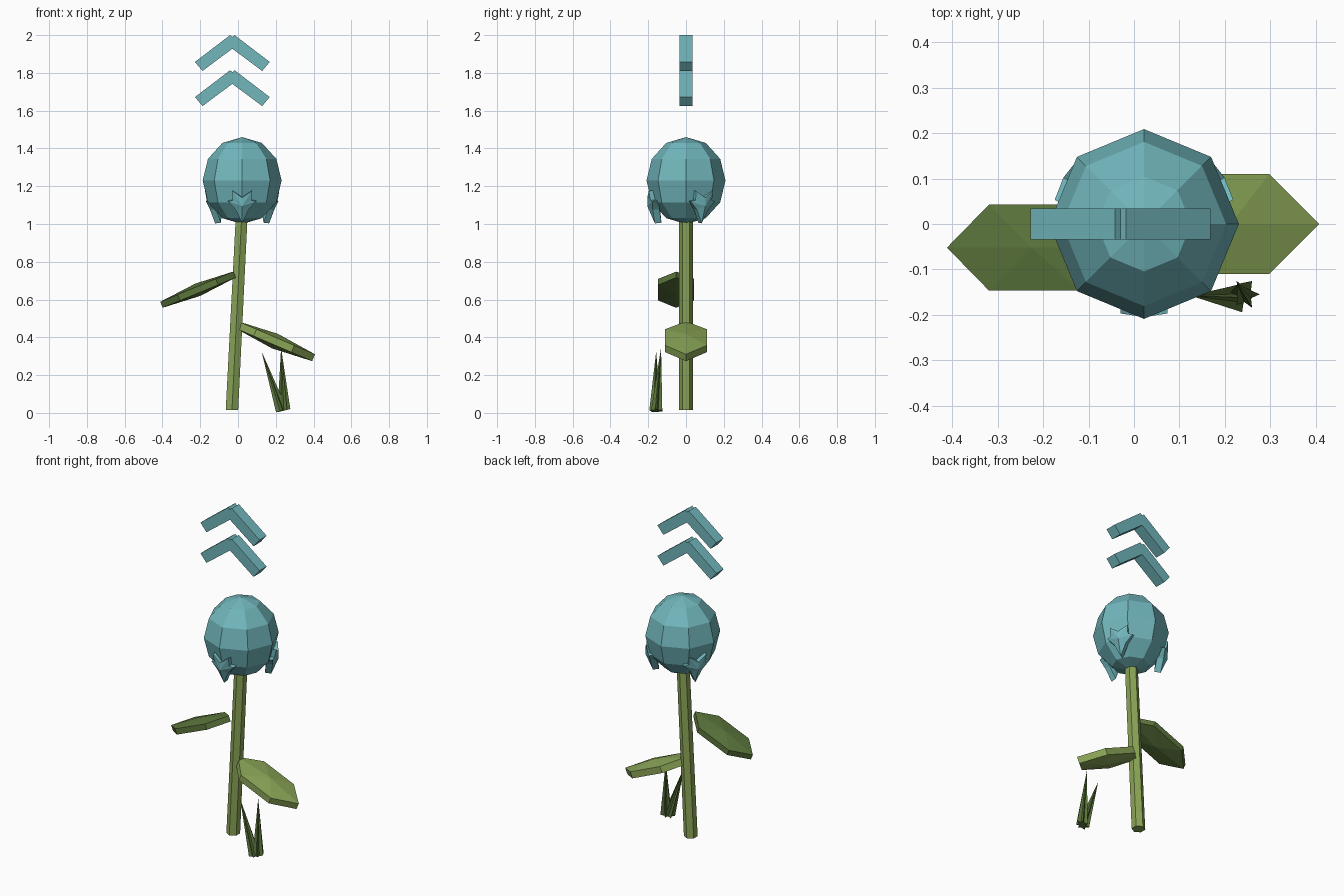
import bpy, bmesh, math
from mathutils import Vector

if "Cube" in bpy.data.objects:
    bpy.data.objects.remove(bpy.data.objects["Cube"])


def material(name, rgb):
    m = bpy.data.materials.new(name)
    m.diffuse_color = (*rgb, 1)
    m.use_nodes = True
    m.node_tree.nodes["Principled BSDF"].inputs["Base Color"].default_value = m.diffuse_color
    return m


TEAL = material("teal", (0.165, 0.47, 0.50))
GREEN = material("leaf green", (0.254, 0.376, 0.095))
DARK = material("dark green", (0.105, 0.18, 0.045))


def build(name, verts, faces, mat):
    bm = bmesh.new()
    vs = [bm.verts.new(v) for v in verts]
    for f in faces:
        bm.faces.new([vs[i] for i in f])
    bmesh.ops.recalc_face_normals(bm, faces=bm.faces)
    me = bpy.data.meshes.new(name)
    bm.to_mesh(me)
    bm.free()
    me.materials.append(mat)
    ob = bpy.data.objects.new(name, me)
    bpy.context.collection.objects.link(ob)
    return ob


def loft(name, a, b, mat, cap_a=None, cap_b=None):
    """Join two outlines; close each end flat or with a fan to a point."""
    n = len(a)
    verts = list(a) + list(b)
    faces = [(i, (i + 1) % n, n + (i + 1) % n, n + i) for i in range(n)]
    for start, point in ((0, cap_a), (n, cap_b)):
        if point is None:
            faces.append(tuple(range(start, start + n)))
        else:
            c = len(verts)
            verts.append(point)
            faces += [(start + i, start + (i + 1) % n, c) for i in range(n)]
    return build(name, verts, faces, mat)


# Leaning six-sided stem
def hexagon(x, z, r):
    return [(x + r * math.sin(k * math.pi / 3), r * math.cos(k * math.pi / 3), z)
            for k in range(6)]


loft("stem", hexagon(-0.032, 0.015, 0.038), hexagon(0.02, 1.05, 0.036), GREEN)

# Faceted flower bud
bpy.ops.mesh.primitive_uv_sphere_add(segments=8, ring_count=6, radius=1,
                                     location=(0.022, 0, 1.23))
bud = bpy.context.object
bud.name = "flower_bud"
bud.scale = (0.209, 0.209, 0.23)
bud.data.materials.append(TEAL)

# Three pointed petals around the underside: (sideways, outward, height)
PETAL = [(0, 0.165, 1.003), (0.034, 0.176, 1.075), (0.075, 0.178, 1.12),
         (0.05, 0.188, 1.125), (0.052, 0.197, 1.175), (0, 0.205, 1.14),
         (-0.052, 0.197, 1.175), (-0.05, 0.188, 1.125), (-0.075, 0.178, 1.12),
         (-0.034, 0.176, 1.075)]
for k in range(3):
    a = math.radians(-90 + 120 * k)
    out = Vector((math.cos(a), math.sin(a), 0))
    side = Vector((-math.sin(a), math.cos(a), 0))

    def place(s, r, z):
        return Vector((0.022, 0, z)) + side * s + out * r

    front = [place(s, r, z) for s, r, z in PETAL]
    back = [place(s, r - 0.035, z + 0.004) for s, r, z in PETAL]
    loft(f"petal_{k + 1}", back, front, TEAL,
         place(0, 0.14, 1.11), place(0, 0.205, 1.095))


# Hexagonal leaves, raised to a point above and below
def leaf(name, start, end, y, half, inner, outer, thick, bulge, mat):
    s, e = Vector((start[0], y, start[1])), Vector((end[0], y, end[1]))
    d = e - s
    up = Vector((-d.z, 0, d.x)).normalized()
    if up.z < 0:
        up = -up
    w = Vector((0, half, 0))
    ring = [s, s + d * inner + w, s + d * outer + w, e,
            s + d * outer - w, s + d * inner - w]
    mid = s + d * 0.5
    loft(name, [p - up * thick for p in ring], ring, mat,
         mid - up * (thick + bulge), mid + up * bulge)


leaf("lower_leaf", (0.0, 0.485), (0.408, 0.31), 0, 0.11, 0.24, 0.73, 0.039, 0.022, GREEN)
leaf("upper_leaf", (-0.025, 0.748), (-0.412, 0.588), -0.052, 0.095, 0.24, 0.76,
     0.034, 0.018, DARK)


# Grass blades: slim star-based spikes
def blade(name, base, tip, r, points):
    ring = []
    for i in range(points * 2):
        a = math.pi * i / points
        rr = r if i % 2 == 0 else r * 0.5
        ring.append((base[0] + rr * math.cos(a), base[1] + rr * math.sin(a),
                     base[2] + 0.25 * rr * math.cos(a)))
    n = len(ring)
    build(name, ring + [tip], [tuple(range(n))] +
          [(i, (i + 1) % n, n) for i in range(n)], DARK)


blade("grass_leaning", (0.228, -0.163, 0.01), (0.125, -0.158, 0.325), 0.033, 5)
blade("grass_upright", (0.243, -0.155, 0.012), (0.228, -0.132, 0.345), 0.034, 6)

# Two floating upward chevrons
HALF = [(0.0, 1.928), (0.158, 1.81), (0.198, 1.858), (0.012, 2.0)]
outline = HALF + [(0.0, 1.99)] + [(-x, z) for x, z in reversed(HALF[1:])]
for k, drop in enumerate((0, 0.186)):
    sides = [[(x - 0.03, y, z - drop) for x, z in outline] for y in (-0.034, 0.034)]
    loft(f"chevron_{k + 1}", sides[0], sides[1], TEAL)
